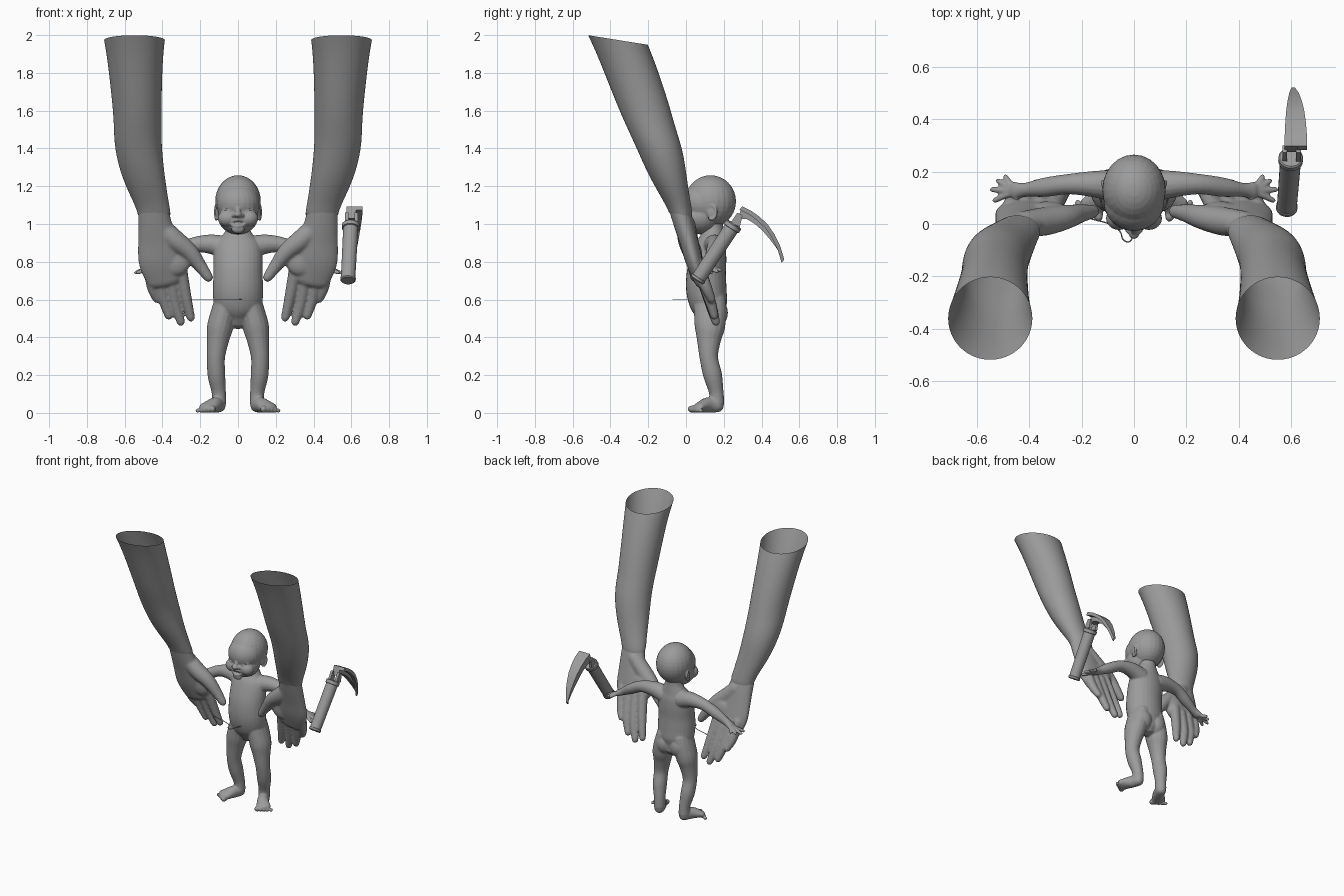
import bpy, bmesh
from math import cos, sin, pi
from mathutils import Vector, Matrix

cube = bpy.data.objects.get("Cube")
if cube:
    bpy.data.objects.remove(cube)

GREY = (0.33, 0.33, 0.33, 1)
clay = bpy.data.materials.new("clay_grey")
clay.use_nodes = True
clay.diffuse_color = GREY
clay.node_tree.nodes["Principled BSDF"].inputs["Base Color"].default_value = GREY

X, Y, Z = Vector((1, 0, 0)), Vector((0, 1, 0)), Vector((0, 0, 1))


def flow(rings):
    """Refine rings with a smooth curve through position and radii."""
    out = []
    for i in range(len(rings) - 1):
        a, b, c, d = (rings[min(max(i + k, 0), len(rings) - 1)] for k in (-1, 0, 1, 2))
        for t in (0, .25, .5, .75):
            out.append((b * 2 + (c - a) * t + (a * 2 - b * 5 + c * 4 - d) * t ** 2
                        + (b * 3 - a - c * 3 + d) * t ** 3) * .5)
    return out + [rings[-1]]


def limb(bm, rings, s=1, ref=X, n=16, rounded=True, tilt=None, closed=True):
    """Loft elliptical rings (x, y, z, ru[, rv]) along a path; s mirrors x."""
    rings = [Vector((r[0] * s, r[1], r[2], r[3], r[-1])) for r in rings]
    data = [(Vector(r[:3]), r[3], r[4]) for r in (flow(rings) if rounded else rings)]
    if rounded:
        for i, j in ((0, 1), (-1, -2)):
            p, a, b = data[i]
            d = (p - data[j][0]).normalized()
            m = min(a, b)
            ends = [(p + d * m * 0.6, a * 0.8, b * 0.8), (p + d * m * 0.95, a * 0.35, b * 0.35)]
            data = data + ends if i else ends[::-1] + data
    loops = []
    for i, (p, a, b) in enumerate(data):
        t = (data[min(i + 1, len(data) - 1)][0] - data[max(i - 1, 0)][0]).normalized()
        u = (ref - t * ref.dot(t)).normalized()
        v = t.cross(u)
        if tilt is not None:                       # level cuts with a slight slope
            u, v = X, Vector((0, 1, tilt))
        loops.append([bm.verts.new(p + u * a * cos(2 * pi * k / n) + v * b * sin(2 * pi * k / n))
                      for k in range(n)])
    for l, m in zip(loops, loops[1:]):
        for k in range(n):
            bm.faces.new((l[k], l[(k + 1) % n], m[(k + 1) % n], m[k]))
    if closed:
        bm.faces.new(loops[0])
        bm.faces.new(loops[-1])


def ball(bm, c, r):
    bmesh.ops.create_uvsphere(bm, u_segments=24, v_segments=16, radius=1,
                              matrix=Matrix.Translation(c) @ Matrix.Diagonal((*r, 1)))


def finish(bm, name, voxel=0, smooth=4):
    bmesh.ops.recalc_face_normals(bm, faces=bm.faces)
    for f in bm.faces:
        f.smooth = True
    me = bpy.data.meshes.new(name)
    bm.to_mesh(me)
    bm.free()
    me.materials.append(clay)
    ob = bpy.data.objects.new(name, me)
    bpy.context.collection.objects.link(ob)
    if voxel:
        mod = ob.modifiers.new("Blend", "REMESH")
        mod.mode, mod.voxel_size, mod.use_smooth_shade = "VOXEL", voxel, True
        mod = ob.modifiers.new("Soften", "SMOOTH")
        mod.factor, mod.iterations = 0.5, smooth
    return ob


def sharpen(ob):
    bpy.ops.object.select_all(action="DESELECT")
    ob.select_set(True)
    bpy.context.view_layer.objects.active = ob
    bpy.ops.object.shade_smooth_by_angle(angle=0.6)


# Child body: torso and neck
body = bmesh.new()
limb(body, [(0, .135, .52, .085, .075), (0, .122, .57, .125, .098), (0, .108, .65, .133, .107),
            (0, .108, .74, .13, .104), (0, .12, .82, .13, .095), (0, .132, .89, .12, .08),
            (0, .14, .935, .085, .062), (0, .14, .98, .06, .056), (0, .14, 1.03, .056, .055)], n=28)

# Head: skull, forehead, jaw, chin, nose
head = bmesh.new()
ball(head, (0, .13, 1.12), (.121, .135, .138))
ball(head, (0, .083, 1.11), (.115, .11, .107))
ball(head, (0, .077, 1.037), (.106, .1, .092))
ball(head, (0, -.003, .972), (.035, .025, .024))
ball(head, (0, -.03, 1.05), (.022, .028, .017))
limb(head, [(0, -.018, 1.085, .011), (0, -.028, 1.06, .015)])
# Open mouth with raised lips
limb(head, [(.038 * cos(a), -.026 + .018 * abs(cos(a)), 1.005 + .017 * sin(a), .008)
            for a in (2 * pi * k / 16 for k in range(17))], ref=Y + Z * .01, n=8)

for s in (1, -1):
    # Cheeks, nostrils, brows, eyelids and ears
    ball(head, (s * .057, .022, 1.03), (.05, .045, .045))
    ball(head, (s * .02, -.022, 1.046), (.014, .015, .012))
    limb(head, [(.03, -.012, 1.108, .007), (.058, -.002, 1.114, .007), (.085, .02, 1.105, .006)], s, ref=Z, n=8)
    for side in (1, -1):
        limb(head, [(.034, -.01, 1.077, .005), (.055, -.006, 1.077 + side * .014, .006),
                    (.08, .012, 1.077, .005)], s, ref=Z, n=8)
    ball(head, (s * .108, .135, 1.06), (.012, .024, .036))
    limb(head, [(.114 + .006 * sin(a), .136 + .023 * sin(a), 1.062 + .037 * cos(a), .008)
                for a in (-.9 + k * .45 for k in range(11))], s, ref=X, n=8)

    # Buttocks, legs and feet
    ball(body, (s * .058, .156, .53), (.068, .066, .08))
    limb(body, [(.062, .125, .6, .06, .085), (.078, .128, .53, .066, .086), (.096, .126, .45, .069, .08),
                (.107, .121, .38, .058, .063), (.117, .121, .29, .048, .049), (.114, .141, .2, .047, .05),
                (.102, .16, .11, .038, .039), (.1, .162, .05, .038, .041)], s)
    limb(body, [(.1, .165, .037, .036, .035), (.122, .115, .042, .039, .041), (.165, .06, .026, .05, .023)], s)
    for k in range(5):
        r = .02 - .002 * k
        ball(body, (s * (.135 + .02 * k), .032 + .012 * k, r), (r * .85, r * 1.2, r))

    # Arms, palms and fingers
    limb(body, [(.07, .145, .875, .062), (.15, .152, .894, .051), (.25, .152, .886, .039), (.34, .14, .842, .037),
                (.415, .13, .798, .027), (.455, .127, .775, .035, .021)], s, ref=Y)
    for x, y, z in ((.49, .18, .755), (.517, .164, .748), (.54, .131, .742), (.53, .09, .742), (.445, .07, .775)):
        limb(body, [(.435, .128, .784, .013), ((x + .455) / 2, (y + .127) / 2, (z + .776) / 2, .0135),
                    (x, y, z, .011)], s, ref=Y + Z * .3, n=8)
finish(body, "child_body", .005, 8)
finish(head, "child_head", .005, 4)

# Eyes
for s, side in ((1, "left"), (-1, "right")):
    bm = bmesh.new()
    ball(bm, (s * .057, .012, 1.077), (.021, .018, .015))
    finish(bm, side + "_eye")

# Large forearms and hands
for s, side in ((1, "left"), (-1, "right")):
    bm = bmesh.new()
    limb(bm, [(.548, -.36, 1.974, .163, .16), (.545, -.314, 1.87, .148, .157), (.536, -.238, 1.66, .133, .15),
              (.531, -.194, 1.53, .127, .14), (.53, -.141, 1.4, .127, .13), (.5, -.096, 1.24, .115, .104),
              (.458, -.046, 1.11, .093, .074), (.447, -.033, 1.07, .09, .067), (.444, -.028, 1.05, .087, .062)],
         s, n=20, rounded=False, tilt=-.16, closed=False)
    arm = finish(bm, side + "_forearm")
    arm.modifiers.new("Round", "SUBSURF").levels = 2

    bm = bmesh.new()
    limb(bm, [(.452, -.045, 1.11, .078, .054), (.44, -.012, 1.0, .09, .053), (.425, .014, .91, .106, .049),
              (.41, .044, .8, .116, .045), (.385, .074, .7, .096, .032)], s, n=24)
    fingers = [((.468, .06, .79), (.454, .105, .67), (.43, .135, .603)),
               ((.415, .065, .78), (.397, .12, .62), (.367, .15, .515)),
               ((.36, .065, .78), (.337, .125, .6), (.303, .158, .482)),
               ((.31, .06, .8), (.279, .112, .63), (.25, .148, .505))]
    for path in fingers:
        limb(bm, [(*p, r) for p, r in zip(path, (.036, .031, .023))], s, n=12)
    # Thumb and the web joining it to the palm
    limb(bm, [(.42, .0, 1.0, .05), (.34, .01, .92, .055), (.26, .026, .855, .047),
              (.205, .04, .785, .036), (.157, .048, .718, .026)], s, ref=Y)
    ball(bm, (s * .33, .045, .82), (.085, .042, .095))
    finish(bm, side + "_hand", .007, 9)

# Cord at the belly
cv = bpy.data.curves.new("cord", "CURVE")
cv.dimensions, cv.bevel_depth, cv.bevel_resolution = "3D", .0025, 1
path = [(-.25, .05), (-.17, .02), (-.1, .005), (-.05, -.025), (-.045, -.06), (-.02, -.072), (-.005, -.055), (0, -.02), (.02, .01)]
sp = cv.splines.new("NURBS")
sp.points.add(len(path) - 1)
for pt, (x, y) in zip(sp.points, path):
    pt.co = (x, y, .602, 1)
sp.use_endpoint_u, sp.order_u = True, 3
cv.materials.append(clay)
bpy.context.collection.objects.link(bpy.data.objects.new("cord", cv))

# Sickle handle with butt cap and collar
low, high = Vector((.582, .058, .7)), Vector((.598, .255, 1.0))
bm = bmesh.new()
limb(bm, [(*low.lerp(high, t), r) for t, r in
          ((0, .036), (.015, .041), (.05, .041), (.055, .038), (.92, .04), (.925, .047), (.985, .047), (1, .042))],
     n=24, rounded=False)
sharpen(finish(bm, "sickle_handle"))


def plate(name, outer, inner, base, tip):
    """Bridge outer and inner (y, z) edges as a bar whose x limits curve from base to tip."""
    bm = bmesh.new()
    rows = []
    for k, (o, i) in enumerate(zip(outer, inner)):
        e = (k / (len(outer) - 1)) ** 2
        a, b = (p + (q - p) * e for p, q in zip(base, tip))
        rows.append([bm.verts.new((x, *p)) for x, p in ((a, o), (b, o), (b, i), (a, i))])
    for l, m in zip(rows, rows[1:]):
        for k in range(4):
            bm.faces.new((l[k], l[k - 1], m[k - 1], m[k]))
    bm.faces.new(rows[0])
    bm.faces.new(rows[-1])
    sharpen(finish(bm, name))


# Sickle blade, spine flange and clamp cheeks
spine = [(.297, 1.093), (.345, 1.07), (.39, 1.038), (.435, .995), (.47, .943), (.5, .88), (.52, .812)]
edge = [(.275, 1.03), (.325, 1.025), (.365, 1.0), (.405, .965), (.443, .92), (.482, .868), (.518, .808)]
plate("sickle_blade", spine, edge, (.574, .625), (.6, .612))
plate("blade_flange", spine, [(y - .014, z - .018) for y, z in spine], (.624, .66), (.604, .614))
for k, x in enumerate((.566, .618)):
    plate(f"clamp_cheek_{k + 1}", [(.235, 1.005), (.272, 1.06)], [(.285, .985), (.3, 1.045)],
          (x, x + .018), (x, x + .018))
